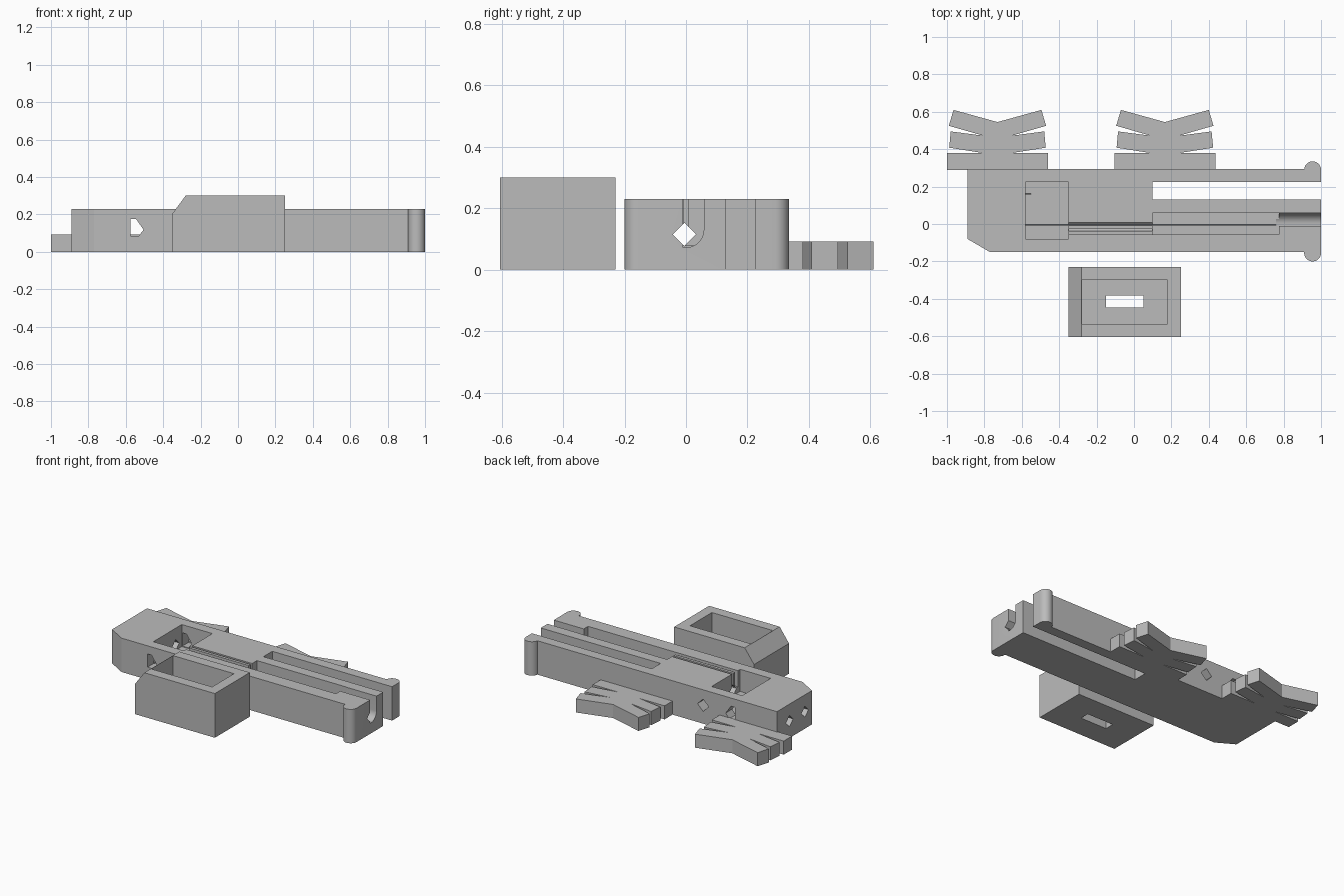
import bpy, bmesh, math

cube = bpy.data.objects.get("Cube")
if cube:
    bpy.data.objects.remove(cube, do_unlink=True)

grey = bpy.data.materials.new("plain_grey")
grey.use_nodes = True
colour = (0.5, 0.5, 0.5, 1)
grey.diffuse_color = colour
grey.node_tree.nodes["Principled BSDF"].inputs["Base Color"].default_value = colour


def prism(name, points, lo, hi, axis="z"):
    """Extrude a 2D outline from lo to hi along an axis."""
    place = {"x": lambda a, b, h: (h, a, b),
             "y": lambda a, b, h: (a, h, b),
             "z": lambda a, b, h: (a, b, h)}[axis]
    bm = bmesh.new()
    base = bm.faces.new([bm.verts.new(place(a, b, lo)) for a, b in points])
    top = bmesh.ops.extrude_face_region(bm, geom=[base])["geom"]
    shift = place(0, 0, hi - lo)
    bmesh.ops.translate(bm, vec=shift, verts=[v for v in top if isinstance(v, bmesh.types.BMVert)])
    bmesh.ops.recalc_face_normals(bm, faces=bm.faces)
    mesh = bpy.data.meshes.new(name)
    bm.to_mesh(mesh)
    bm.free()
    mesh.materials.append(grey)
    obj = bpy.data.objects.new(name, mesh)
    bpy.context.collection.objects.link(obj)
    return obj


def rect(x0, x1, y0, y1):
    return [(x0, y0), (x1, y0), (x1, y1), (x0, y1)]


def diamond(a, b, r):
    return [(a - r, b), (a, b - r), (a + r, b), (a, b + r)]


def arc(cx, cy, r, start, end, n=16):
    angles = [math.radians(start + (end - start) * i / n) for i in range(n + 1)]
    return [(cx + r * math.cos(t), cy + r * math.sin(t)) for t in angles]


def combine(obj, others, operation="DIFFERENCE"):
    """Apply a boolean for each helper, then drop the helper."""
    bpy.context.view_layer.objects.active = obj
    for other in others:
        other.hide_render = True
        mod = obj.modifiers.new("bool", "BOOLEAN")
        mod.operation, mod.solver, mod.object = operation, "EXACT", other
        bpy.ops.object.modifier_apply(modifier=mod.name)
        bpy.data.objects.remove(other, do_unlink=True)


# Main body: long block with a side arm and rounded catches at the free end
HEIGHT, OVER = 0.23, 0.4
outline = [(-0.89, -0.08), (-0.77, -0.15)]
outline += arc(0.955, -0.155, 0.045, 174, 360)
outline += [(1, 0.13), (0.1, 0.13), (0.1, 0.225), (1, 0.225)]
outline += arc(0.955, 0.29, 0.045, 0, 174)
outline += [(-0.89, 0.295)]
body = prism("main_body", outline, 0, HEIGHT)

# Rounded slot at the free end
end_slot = [(0.058, OVER)] + arc(0, 0.13, 0.058, 0, -90, 10) + [(-0.01, 0.072), (-0.01, OVER)]
side_hole = [(-0.575, 0.085), (-0.53, 0.085), (-0.505, 0.118), (-0.545, 0.175), (-0.575, 0.175)]
combine(body, [
    prism("pocket_cut", rect(-0.58, -0.35, -0.08, 0.225), 0.08, OVER),
    prism("channel_cut", rect(0.1, 0.775, -0.056, 0.06), 0.079, OVER),
    prism("thread_slot_cut", rect(-0.4, 0.15, -0.008, 0.008), 0.115, OVER),
    prism("guide_slot_cut", rect(-0.36, 0.11, -0.056, -0.028), 0.12, OVER),
    prism("end_slot_cut", end_slot, 0.76, 1.1, "x"),
    prism("long_hole_cut", diamond(-0.005, 0.115, 0.038), -1.1, 1.1, "x"),
    prism("short_hole_cut", diamond(0.16, 0.115, 0.038), -1.1, -0.55, "x"),
    prism("side_hole_cut", side_hole, -0.5, 0.5, "y"),
    prism("back_hole_cut", diamond(-0.335, 0.125, 0.042), 0.19, 0.5, "y"),
])

# Separate open box with a sloped edge and a slot in its floor
profile = [(-0.35, 0), (0.25, 0), (0.25, 0.3), (-0.28, 0.3), (-0.35, 0.205)]
box = prism("open_box", profile, -0.605, -0.23, "y")
combine(box, [
    prism("box_pocket_cut", rect(-0.278, 0.18, -0.535, -0.3), 0.07, OVER),
    prism("box_slot_cut", rect(-0.15, 0.05, -0.447, -0.383), -0.1, OVER),
])

# Two flat feathered fins along the back, each mirrored about its middle
half = [(0.27, 0.29), (0.27, 0.38), (0.08, 0.38), (0.258, 0.408), (0.25, 0.495),
        (0.075, 0.472), (0.26, 0.525), (0.235, 0.61)]
for name, cx in (("end_fin", -0.73), ("middle_fin", 0.165)):
    points = [(cx + x, y) for x, y in half] + [(cx, 0.545)]
    points += [(cx - x, y) for x, y in reversed(half)]
    prism(name, points, 0, 0.092)

# Smooth only the rounded walls
bpy.ops.object.select_all(action="DESELECT")
body.select_set(True)
bpy.context.view_layer.objects.active = body
bpy.ops.object.shade_smooth_by_angle(angle=math.radians(25))
